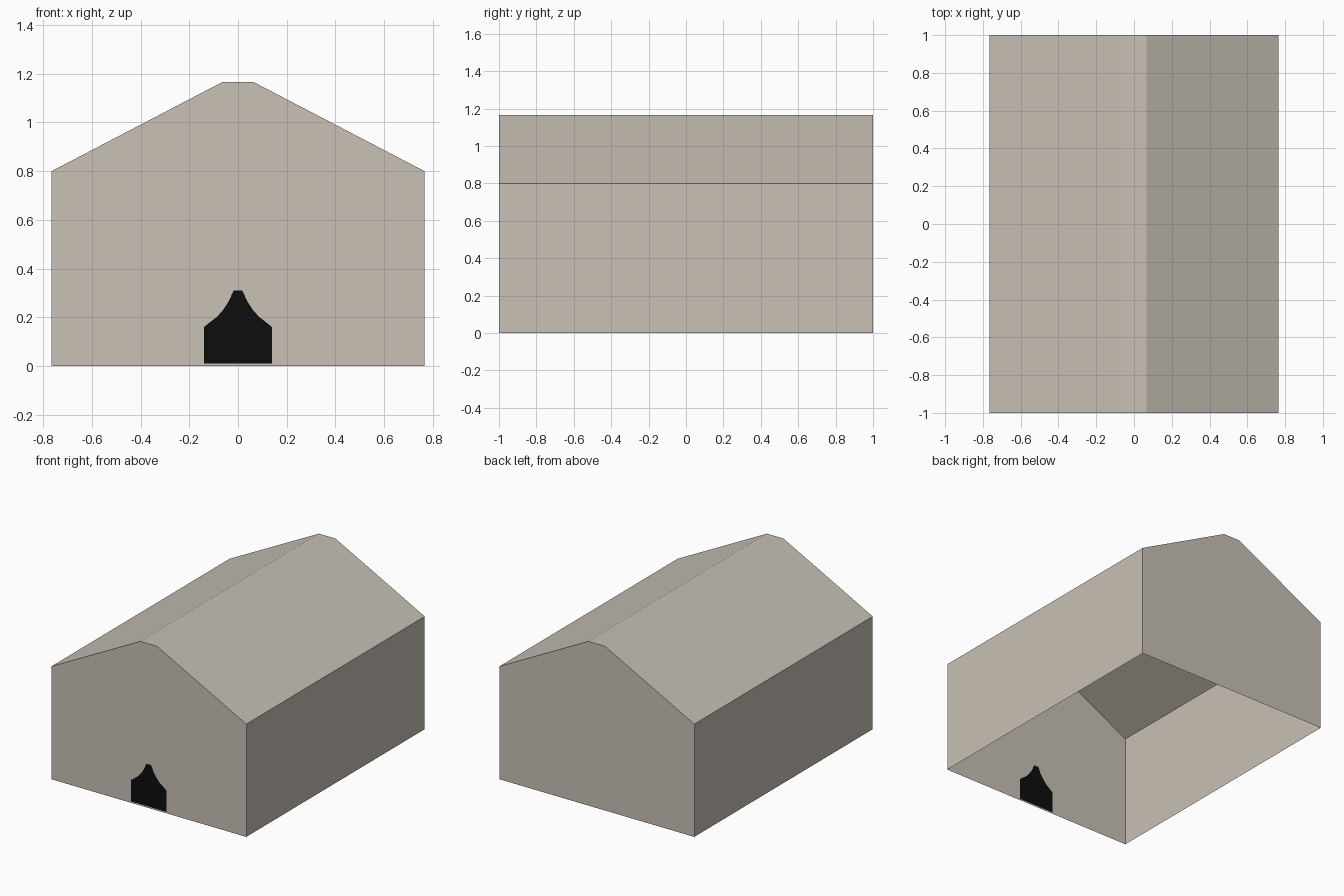
import bpy
import bmesh

if "Cube" in bpy.data.objects:
    bpy.data.objects.remove(bpy.data.objects["Cube"])


def make_material(name, rgb):
    m = bpy.data.materials.new(name)
    m.diffuse_color = (*rgb, 1.0)
    m.use_nodes = True
    m.node_tree.nodes["Principled BSDF"].inputs["Base Color"].default_value = m.diffuse_color
    return m


stone = make_material("pale stone", (0.578, 0.533, 0.465))
black = make_material("door black", (0.004, 0.004, 0.004))

W, L = 0.765, 1.0            # half width, half length
EAVE, TOP, RIDGE = 0.80, 1.165, 0.065

# right half of the pointed doorway, from bottom to tip
arch = [(0.14, 0.01), (0.14, 0.16), (0.115, 0.18), (0.085, 0.203),
        (0.06, 0.232), (0.04, 0.262), (0.018, 0.31), (0, 0.31)]


def build(name, polys, material):
    """Right-half polygons, mirrored to the left side."""
    bm = bmesh.new()
    for pts in polys:
        bm.faces.new([bm.verts.new(p) for p in pts])
    bmesh.ops.remove_doubles(bm, verts=bm.verts, dist=0.0005)
    mesh = bpy.data.meshes.new(name)
    bm.to_mesh(mesh)
    bm.free()
    mesh.materials.append(material)
    ob = bpy.data.objects.new(name, mesh)
    bpy.context.collection.objects.link(ob)
    mirror = ob.modifiers.new("mirror", 'MIRROR')
    mirror.use_axis[0] = True
    mirror.merge_threshold = 0.0005
    return ob


def upright(points, y):
    return [(x, y, z) for x, z in points]


def strip(a, b):
    """Quad running the full length between two profile points."""
    return [(a[0], -L, a[1]), (a[0], L, a[1]), (b[0], L, b[1]), (b[0], -L, b[1])]


gable = [(0, 0), (W, 0), (W, EAVE), (RIDGE, TOP), (0, TOP)]

# front gable with the doorway cut out, plain back gable, side walls; open below
build("front_wall", [upright(gable + arch[::-1] + [(0, 0.01)], -L)], stone)
build("back_wall", [upright(gable[::-1], L)], stone)
build("side_walls", [strip((W, EAVE), (W, 0))], stone)

# two slopes and narrow flat ridge
build("roof", [strip((RIDGE, TOP), (W, EAVE)), strip((0, TOP), (RIDGE, TOP))], stone)

# door filling the opening
build("door", [upright([(0, 0.01)] + arch, -L)], black)
